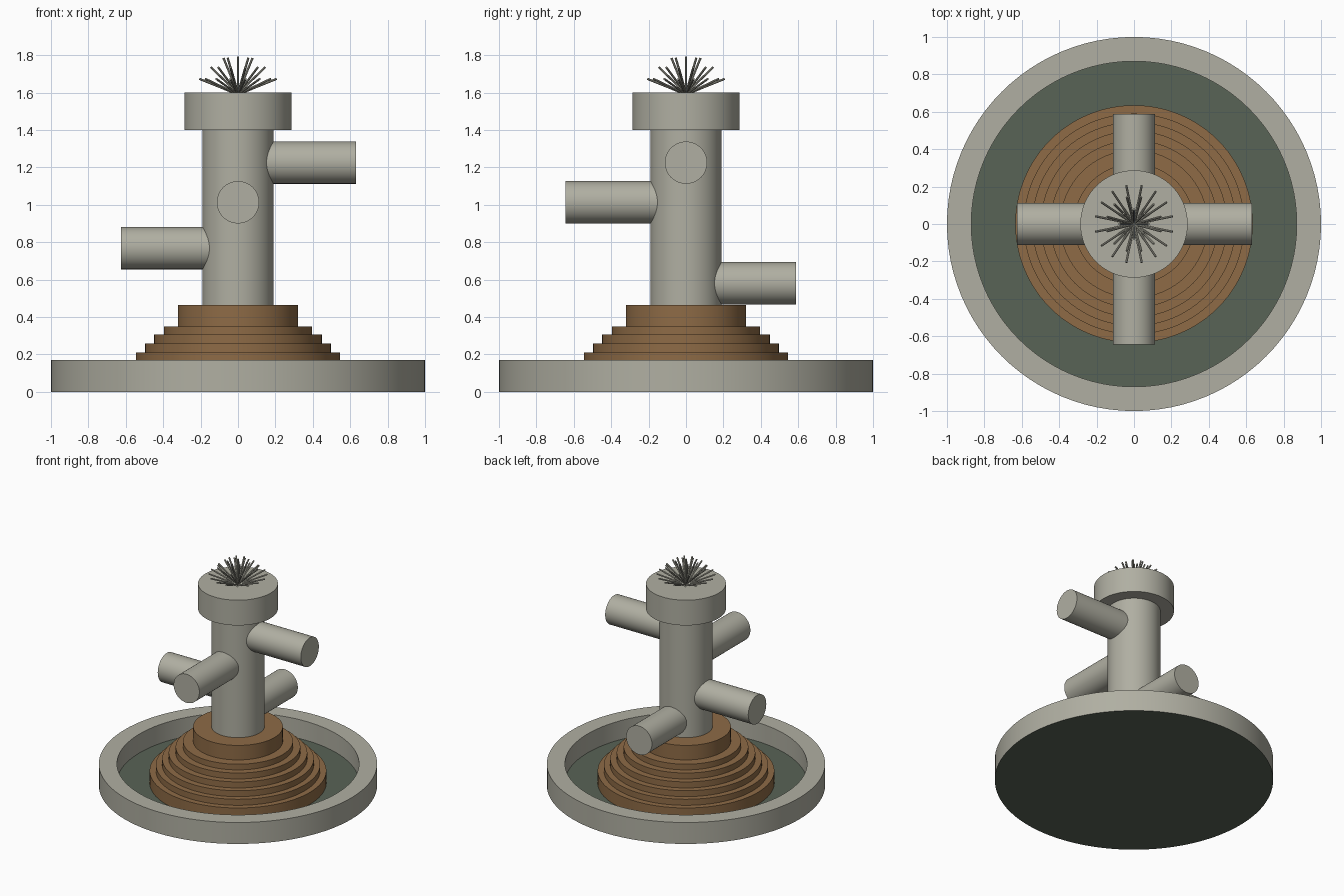
import bpy, bmesh, math
from mathutils import Vector

if "Cube" in bpy.data.objects:
    bpy.data.objects.remove(bpy.data.objects["Cube"])


def srgb(r, g, b):
    f = lambda c: ((c / 255 + 0.055) / 1.055) ** 2.4 if c > 10 else c / 3294
    return (f(r), f(g), f(b), 1)


def material(name, colour):
    m = bpy.data.materials.new(name)
    m.diffuse_color = colour
    m.use_nodes = True
    m.node_tree.nodes["Principled BSDF"].inputs["Base Color"].default_value = m.diffuse_color
    return m


STONE = material("grey stone", srgb(176, 175, 162))
EARTH = material("brown earth", srgb(142, 107, 70))
POOL = material("dark green pool", srgb(88, 99, 86))


def finish(name, bm, *mats):
    bmesh.ops.recalc_face_normals(bm, faces=bm.faces)
    me = bpy.data.meshes.new(name)
    bm.to_mesh(me)
    bm.free()
    for m in mats:
        me.materials.append(m)
    ob = bpy.data.objects.new(name, me)
    bpy.context.collection.objects.link(ob)
    bpy.ops.object.select_all(action='DESELECT')
    ob.select_set(True)
    bpy.context.view_layer.objects.active = ob
    bpy.ops.object.shade_smooth_by_angle(angle=math.radians(35))
    return ob


def lathe(name, profile, *mats, steps=96):
    """Spin an (r, z) profile that starts and ends on the axis."""
    bm = bmesh.new()
    vs = [bm.verts.new((r, 0, z)) for r, z in profile]
    es = [bm.edges.new(p) for p in zip(vs, vs[1:])]
    bmesh.ops.spin(bm, geom=vs + es, axis=(0, 0, 1), cent=(0, 0, 0),
                   angle=2 * math.pi, steps=steps, use_duplicate=False)
    bmesh.ops.remove_doubles(bm, verts=bm.verts, dist=1e-5)
    return finish(name, bm, *mats)


def add_rod(bm, a, b, radius, sides):
    a, b = Vector(a), Vector(b)
    d = b - a
    mat = d.to_track_quat('Z', 'Y').to_matrix().to_4x4()
    mat.translation = (a + b) / 2
    bmesh.ops.create_cone(bm, cap_ends=True, segments=sides, radius1=radius,
                          radius2=radius, depth=d.length, matrix=mat)


# round basin with a raised rim; floor and underside in pool colour
basin = lathe("basin", [(0, 0), (1, 0), (1, 0.17), (0.87, 0.17),
                        (0.87, 0.02), (0, 0.02)], STONE, POOL)
for p in basin.data.polygons:
    if abs(p.normal.z) > 0.9 and p.center.z < 0.1:
        p.material_index = 1

# stepped mound
profile, z = [(0, 0.015)], 0.015
for r, top in [(0.635, 0.115), (0.59, 0.163), (0.545, 0.21), (0.498, 0.258),
               (0.448, 0.305), (0.395, 0.35), (0.322, 0.465)]:
    profile += [(r, z), (r, top)]
    z = top
lathe("stepped_mound", profile + [(0, z)], EARTH)

# column and its wide cap
lathe("column", [(0, 0.46), (0.19, 0.46), (0.19, 1.41), (0, 1.41)], STONE)
lathe("column_cap", [(0, 1.40), (0.287, 1.40), (0.287, 1.60), (0, 1.60)], STONE)

# four side spouts at stepped heights
for name, x, y, h in [("right_spout", 0.63, 0, 1.225), ("front_spout", 0, -0.645, 1.013),
                      ("left_spout", -0.625, 0, 0.768), ("back_spout", 0, 0.588, 0.58)]:
    bm = bmesh.new()
    add_rod(bm, (0, 0, h), (x, y, h), 0.113, 64)
    finish(name, bm, STONE)

# spray of thin rods in three tiers
bm = bmesh.new()
for count, r, top, offset in [(16, 0.21, 1.673, 0.5), (12, 0.15, 1.735, 0.5), (8, 0.078, 1.785, 0)]:
    for i in range(count):
        t = 2 * math.pi * (i + offset) / count
        add_rod(bm, (0, 0, 1.595 if r < 0.2 else 1.59),
                (r * math.cos(t), r * math.sin(t), top), 0.006, 8)
add_rod(bm, (0, 0, 1.595), (0, 0, 1.793), 0.006, 8)
finish("spray_rods", bm, STONE)
